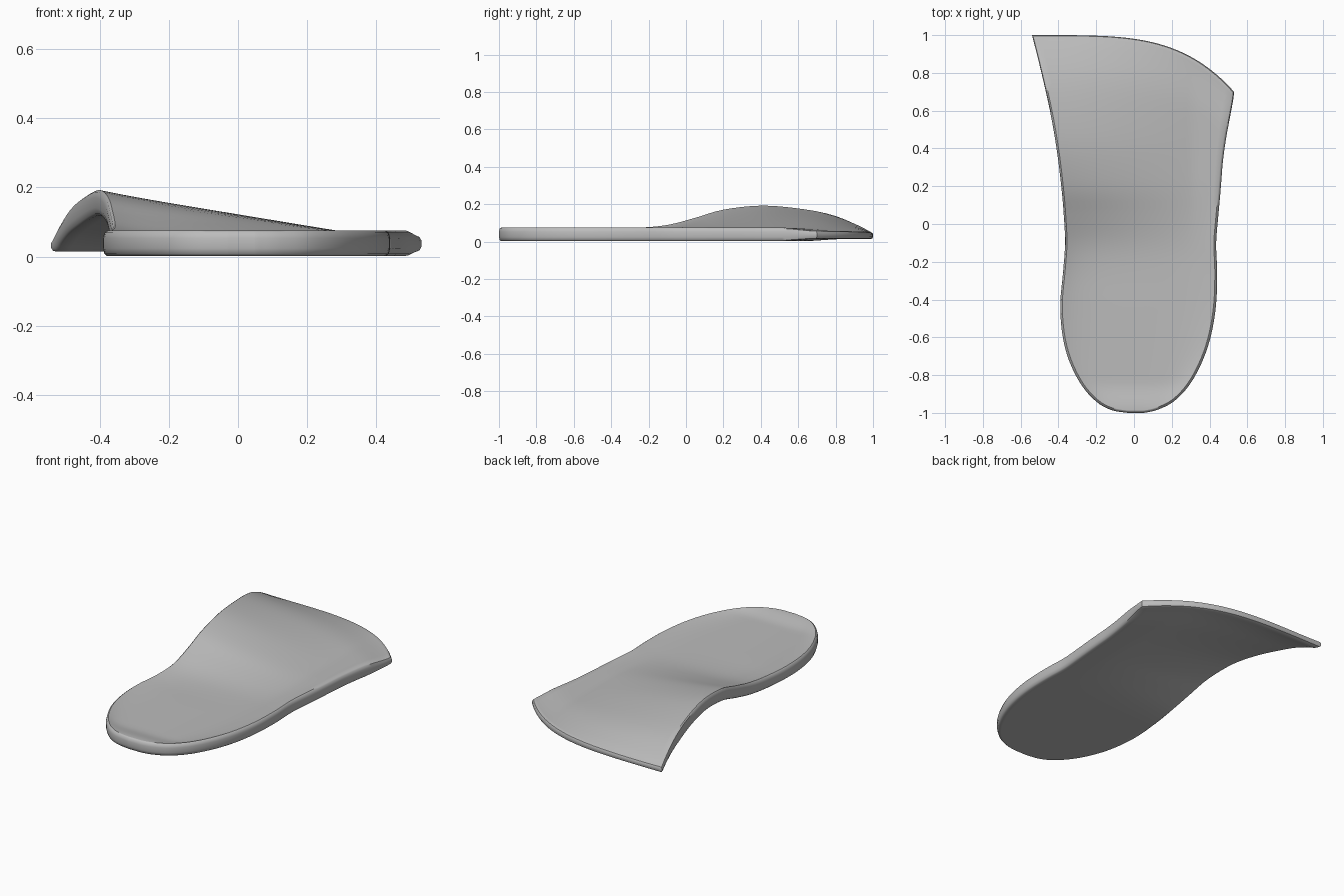
import bpy
import bmesh

cube = bpy.data.objects.get("Cube")
if cube:
    bpy.data.objects.remove(cube, do_unlink=True)

# Stations along the sole: length, inner edge x, outer edge x, arch lift
STATIONS = [
    (-1.0, -0.03, 0.05, 0), (-0.985, -0.12, 0.12, 0), (-0.94, -0.2, 0.21, 0),
    (-0.85, -0.28, 0.295, 0), (-0.72, -0.345, 0.365, 0), (-0.58, -0.38, 0.41, 0),
    (-0.42, -0.39, 0.435, 0), (-0.25, -0.375, 0.44, 0), (-0.1, -0.365, 0.435, 0.014),
    (0.05, -0.372, 0.447, 0.052), (0.2, -0.385, 0.46, 0.095), (0.4, -0.41, 0.47, 0.117),
    (0.6, -0.445, 0.487, 0.103), (0.8, -0.49, 0.51, 0.068), (0.93, -0.522, 0.525, 0.025),
    (1.0, -0.54, 0.53, -0.01),
]
SUB, COLS = 4, 32


def smoothstep(a, b, t):
    t = min(max((t - a) / (b - a), 0), 1)
    return t * t * (3 - 2 * t)


def spline(a, b, c, d, t):
    return b + 0.5 * t * (c - a + t * (2 * a - 5 * b + 4 * c - d + t * (3 * (b - c) + d - a)))


def rows():
    last = len(STATIONS) - 1
    for i in range(last):
        four = [STATIONS[min(max(i + k, 0), last)] for k in (-1, 0, 1, 2)]
        for j in range(SUB):
            yield [spline(*vals, j / SUB) for vals in zip(*four)]
    yield STATIONS[-1]


def sample(row, u):
    """Plan position with top and bottom heights at a fraction across the sole."""
    s, left, right, arch = row
    x = left + (right - left) * u
    y = s if s < 0.2 else 0.2 + (s - 0.2) * (0.8 - 0.3 * u ** 4) / 0.8
    slope = min(max((0.32 - x) / (0.32 - left), 0), 1)
    lift = arch * slope
    end = smoothstep(0.7, 1, s)
    # Shallow cup in the heel, fading out towards the arch
    cup = 0.022 * (1 - abs(2 * u - 1) ** 5) * smoothstep(-1, -0.85, s)
    cup *= 1 - 0.8 * smoothstep(-0.2, 0.25, s)
    rim = 0.075 - 0.015 * end + lift
    return x, y, rim - cup, 0.002 + max(lift, 0) + 0.012 * end


grid = [[sample(r, c / COLS) for c in range(COLS + 1)] for r in rows()]
last_row = len(grid) - 1
bm = bmesh.new()


def add_vert(p, inset, depth):
    x, y, top, bottom = p
    return bm.verts.new((x * (1 - 0.028 * inset), y * (1 - 0.012 * inset),
                         top + (bottom - top) * depth))


# Upper and lower skins
top = [[add_vert(p, 1, 0) for p in r] for r in grid]
base = [[add_vert(p, 1, 1) for p in r] for r in grid]
for skin in (top, base):
    for i in range(last_row):
        for j in range(COLS):
            bm.faces.new((skin[i][j], skin[i][j + 1], skin[i + 1][j + 1], skin[i + 1][j]))

# Rounded side wall around the outline
loop = [(0, j) for j in range(COLS)] + [(i, COLS) for i in range(last_row)]
loop += [(last_row, j) for j in range(COLS, 0, -1)] + [(i, 0) for i in range(last_row, 0, -1)]
rings = [[top[i][j] for i, j in loop]]
for inset, depth in ((0.35, 0.08), (0, 0.3), (0, 0.7), (0.35, 0.92)):
    rings.append([add_vert(grid[i][j], inset, depth) for i, j in loop])
rings.append([base[i][j] for i, j in loop])
for a, b in zip(rings, rings[1:]):
    for k in range(len(loop)):
        n = (k + 1) % len(loop)
        bm.faces.new((a[k], a[n], b[n], b[k]))
bmesh.ops.recalc_face_normals(bm, faces=bm.faces)

mesh = bpy.data.meshes.new("insole")
bm.to_mesh(mesh)
bm.free()
insole = bpy.data.objects.new("insole", mesh)
bpy.context.collection.objects.link(insole)

# Plain grey material
grey = bpy.data.materials.new("light grey")
grey.use_nodes = True
color = (0.5, 0.5, 0.5, 1)
grey.diffuse_color = color
grey.node_tree.nodes["Principled BSDF"].inputs["Base Color"].default_value = color
mesh.materials.append(grey)

bpy.ops.object.select_all(action="DESELECT")
insole.select_set(True)
bpy.context.view_layer.objects.active = insole
bpy.ops.object.shade_smooth_by_angle(angle=0.7)
